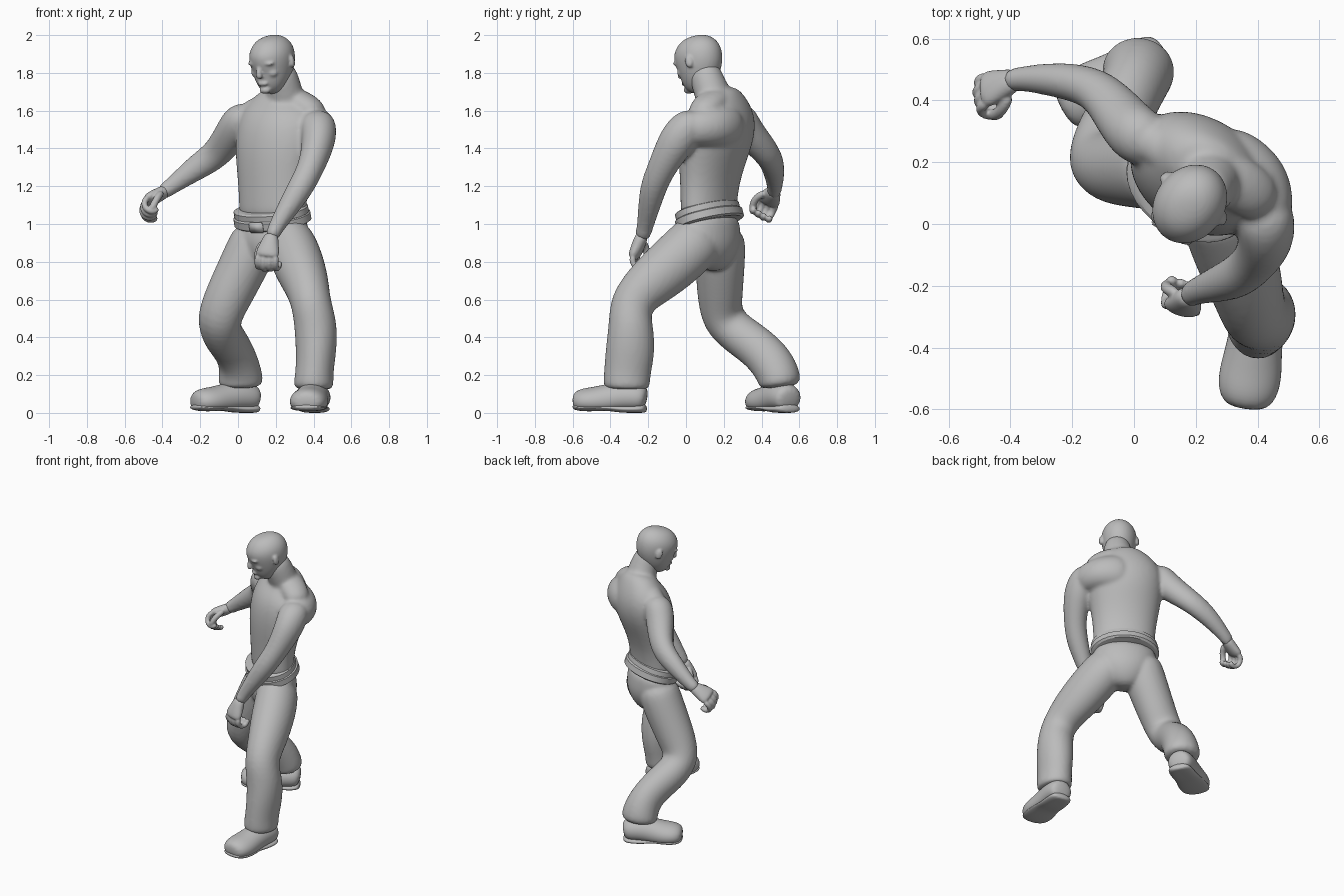
import bpy, bmesh, math
from mathutils import Vector, Matrix

cube = bpy.data.objects.get("Cube")
if cube:
    bpy.data.objects.remove(cube)

clay = bpy.data.materials.new("clay grey")
clay.use_nodes = True
clay.diffuse_color = (.5, .5, .5, 1)
clay.node_tree.nodes["Principled BSDF"].inputs["Base Color"].default_value = (.5, .5, .5, 1)

TORSO_SIDE = Vector((.84, -.54, 0))
FACING = Vector((-.54, -.84, 0))
UP = Vector((0, 0, 1))


def loft(bm, sections, side, floor=None, count=12):
    """Skin elliptical rings (x, y, z, half width, half depth) along a path."""
    centres = [Vector(s[:3]) for s in sections]
    rings = []
    for i, section in enumerate(sections):
        tangent = (centres[min(i + 1, len(centres) - 1)] - centres[max(i - 1, 0)]).normalized()
        u = Vector(side)
        u = (u - tangent * u.dot(tangent)).normalized()
        v = tangent.cross(u)
        ring = []
        for k in range(count):
            angle = math.tau * k / count
            p = centres[i] + (u * section[3] * math.cos(angle) + v * section[4] * math.sin(angle)) * 1.03
            if floor is not None:
                p.z = max(p.z, floor)
            ring.append(bm.verts.new(p))
        rings.append(ring)
    for low, high in zip(rings, rings[1:]):
        for k in range(count):
            n = (k + 1) % count
            bm.faces.new((low[k], low[n], high[n], high[k]))
    bm.faces.new(rings[0][::-1])
    bm.faces.new(rings[-1])


def blob(bm, centre, size, axes):
    """Ellipsoid with its radii along three given axes."""
    m = Matrix([Vector(a).normalized() * s for a, s in zip(axes, size)]).transposed().to_4x4()
    m.translation = centre
    bmesh.ops.create_icosphere(bm, subdivisions=2, radius=1, matrix=m)


def finish(bm, name, voxel=None, levels=2, smooth=3):
    bmesh.ops.recalc_face_normals(bm, faces=bm.faces)
    mesh = bpy.data.meshes.new(name)
    bm.to_mesh(mesh)
    bm.free()
    mesh.materials.append(clay)
    mesh.shade_smooth()
    obj = bpy.data.objects.new(name, mesh)
    bpy.context.collection.objects.link(obj)
    if levels:
        sub = obj.modifiers.new("round", 'SUBSURF')
        sub.levels = sub.render_levels = levels
    if voxel:
        remesh = obj.modifiers.new("blend", 'REMESH')
        remesh.mode, remesh.voxel_size, remesh.use_smooth_shade = 'VOXEL', voxel, True
        relax = obj.modifiers.new("relax", 'SMOOTH')
        relax.factor, relax.iterations = .5, smooth


# Torso in a sleeveless shirt, blended with neck and arms
bm = bmesh.new()
loft(bm, [(.185, .12, 1.0, .2, .12), (.185, .12, 1.1, .2, .125), (.185, .125, 1.22, .205, .135),
          (.195, .14, 1.36, .232, .163), (.215, .165, 1.48, .25, .18), (.235, .185, 1.58, .24, .16),
          (.245, .18, 1.66, .17, .115), (.245, .16, 1.71, .1, .09)], TORSO_SIDE)
loft(bm, [(.25, .18, 1.58, .13, .1), (.248, .145, 1.68, .105, .095), (.238, .112, 1.76, .088, .09),
          (.21, .09, 1.84, .08, .08)], TORSO_SIDE)
# Sloping muscles from shoulder to shoulder
loft(bm, [(.02, .28, 1.575, .07, .065), (.13, .235, 1.62, .08, .06), (.25, .175, 1.68, .09, .065),
          (.36, .12, 1.64, .09, .065), (.43, .06, 1.56, .08, .07)], FACING)
# Back of the left shoulder
loft(bm, [(.26, .25, 1.52, .1, .08), (.33, .215, 1.52, .12, .1), (.4, .145, 1.515, .11, .108),
          (.43, .06, 1.51, .1, .095), (.43, -.01, 1.5, .08, .07)], UP)
# Left arm
loft(bm, [(.4, .07, 1.55, .08, .06), (.425, .02, 1.53, .1, .095), (.43, -.04, 1.455, .093, .103),
          (.41, -.09, 1.37, .08, .088), (.378, -.137, 1.28, .07, .075), (.33, -.175, 1.19, .07, .072),
          (.255, -.2, 1.07, .056, .056), (.193, -.22, .97, .04, .042), (.175, -.235, .92, .038, .042)],
     (1, 0, 0))
# Right arm
loft(bm, [(.08, .25, 1.59, .07, .06), (.015, .28, 1.56, .1, .095), (-.025, .325, 1.49, .088, .095),
          (-.07, .385, 1.425, .078, .085), (-.125, .44, 1.36, .068, .078), (-.21, .462, 1.305, .062, .07),
          (-.3, .47, 1.24, .05, .054), (-.38, .47, 1.18, .038, .042), (-.41, .46, 1.16, .037, .04)],
     (0, 1, 0))
finish(bm, "torso_and_arms", .012, smooth=6)

# Head, bowed slightly, with facial features
bm = bmesh.new()
skull = Vector((.183, .068, 1.86))
ear_side = Vector((.8, -.6, 0))
bow = Matrix.Rotation(math.radians(14), 3, ear_side)
face = bow @ Vector((-.6, -.8, 0))
crown = bow @ UP


def on_head(forward, height, across=0):
    return skull + face * forward + ear_side * across + crown * (height - skull.z)


head_rings = [(.085, 1.715, .03, .03), (.065, 1.735, .066, .07), (.035, 1.775, .092, .1),
              (.015, 1.82, .106, .127), (0, 1.865, .115, .138), (-.005, 1.91, .115, .138),
              (-.005, 1.95, .1, .12), (-.005, 1.985, .067, .082), (-.005, 1.998, .022, .03)]
loft(bm, [(*on_head(f, z), a, b) for f, z, a, b in head_rings], ear_side)
frame = (ear_side, face, crown)
loft(bm, [(*on_head(.12, 1.865), .014, .012), (*on_head(.13, 1.835), .014, .016),
          (*on_head(.139, 1.81), .02, .016), (*on_head(.128, 1.8), .016, .01)], ear_side)
blob(bm, on_head(.112, 1.768), (.036, .019, .013), frame)
blob(bm, on_head(.1, 1.73), (.036, .028, .022), frame)
for s in (-1, 1):
    blob(bm, on_head(.102, 1.876, .042 * s), (.045, .025, .014), frame)
    blob(bm, on_head(.082, 1.82, .05 * s), (.036, .03, .028), frame)
    blob(bm, on_head(-.02, 1.855, .116 * s), (.013, .024, .037),
         (ear_side + face * -.4 * s, face + ear_side * .4 * s, crown))
finish(bm, "head", .007, smooth=5)


# Fists: palm, four curled fingers and a thumb
def fist(name, wrist, along, palm_normal, thumb):
    bm = bmesh.new()
    d = Vector(along).normalized()
    n = Vector(palm_normal)
    n = (n - d * n.dot(d)).normalized()
    k = d.cross(n)

    def at(forward, curl, across):
        return Vector(wrist) + (d * forward + n * curl + k * across) * 1.18

    loft(bm, [(*at(-.03, 0, 0), .037, .034), (*at(.02, 0, 0), .048, .036),
              (*at(.06, 0, 0), .064, .034), (*at(.095, 0, 0), .062, .027)], k)
    for i in range(4):
        across = (i - 1.5) * .027
        reach = 1 - .05 * abs(i - 1.2)
        curl = ((.08, 0), (.118, .01), (.135, .045), (.115, .078), (.075, .075))
        loft(bm, [(*at(f * reach, c, across), .019, .019) for f, c in curl], k, count=8)
    bend = ((.01, .01, .03), (.045, .03, .056), (.085, .055, .056), (.108, .072, .035))
    loft(bm, [(*at(f, c, a * thumb), .021, .02) for f, c, a in bend], k, count=8)
    finish(bm, name, .006, smooth=2)


fist("left_fist", (.173, -.24, .92), (-.2, -.34, -.9), (.2, .9, -.3), -1)
fist("right_fist", (-.4, .46, 1.165), (-.78, -.25, -.42), (.59, -.34, -.71), 1)

# Trousers: hips and both legs blended together
bm = bmesh.new()
loft(bm, [(.183, .125, 1.06, .198, .128), (.185, .125, .98, .207, .143), (.183, .125, .9, .207, .155),
          (.175, .115, .82, .155, .13), (.17, .1, .755, .08, .08)], TORSO_SIDE)
loft(bm, [(.24, .1, .96, .12, .14), (.285, .03, .88, .138, .15), (.325, -.085, .775, .138, .148),
          (.365, -.205, .675, .12, .133), (.387, -.295, .58, .105, .116), (.412, -.292, .47, .115, .118),
          (.415, -.293, .34, .11, .133), (.405, -.31, .22, .1, .125), (.4, -.315, .15, .108, .125),
          (.4, -.315, .12, .098, .115)], (1, 0, 0))
loft(bm, [(.11, .18, .98, .12, .13), (.068, .18, .86, .135, .138), (0, .18, .72, .13, .128),
          (-.06, .18, .6, .125, .12), (-.105, .195, .49, .118, .115), (-.085, .28, .415, .112, .112),
          (-.035, .375, .35, .105, .112), (.005, .455, .27, .105, .118), (.015, .498, .18, .122, .117),
          (.015, .5, .13, .115, .107)], (1, 0, 0))
finish(bm, "trousers", .012)

# Belt, tipped down at the front, and its buckle
tip = Matrix.Rotation(math.radians(17), 3, TORSO_SIDE)
waist = Vector((.182, .124, 1.028))


def band(name, height, width, half_width, half_depth):
    bm = bmesh.new()
    outline = ((-.5, .95), (-.35, 1.02), (.35, 1.02), (.5, .95))
    rings = []
    for z, grow in outline:
        rings.append([bm.verts.new(waist + tip @ (
            TORSO_SIDE * half_width * grow * math.cos(math.tau * i / 32)
            + FACING * half_depth * grow * math.sin(math.tau * i / 32)
            + UP * (height + z * width))) for i in range(32)])
    for low, high in zip(rings, rings[1:]):
        for i in range(32):
            bm.faces.new((low[i], low[i - 1], high[i - 1], high[i]))
    bm.faces.new(rings[0])
    bm.faces.new(rings[-1])
    finish(bm, name, levels=0)
    bpy.context.view_layer.objects.active = bpy.data.objects[name]
    bpy.data.objects[name].select_set(True)
    bpy.ops.object.shade_smooth_by_angle()
    bpy.data.objects[name].select_set(False)


band("belt", 0, .055, .216, .163)
band("shirt_hem", .04, .045, .21, .152)
bm = bmesh.new()
m = Matrix((TORSO_SIDE, FACING, UP)).transposed()
place = Matrix.Translation(waist + tip @ (FACING * .164)) @ (tip @ m).to_4x4()
bmesh.ops.create_cube(bm, size=1, matrix=place @ Matrix.Diagonal((.085, .02, .058, 1)))
bmesh.ops.bevel(bm, geom=bm.edges[:], offset=.006, segments=2, affect='EDGES')
finish(bm, "belt_buckle", levels=0)


# Boots: rounded upper on a flat sole with a heel block
def boot(name, heel, toe):
    heel, toe = Vector(heel), Vector(toe)
    forward = (toe - heel).normalized()
    across = UP.cross(forward)
    length = (toe - heel).length

    def path(rows):
        return [(*(heel + forward * length * t + UP * z), a, b) for t, z, a, b in rows]

    bm = bmesh.new()
    loft(bm, path([(-.02, .07, .06, .055), (.08, .08, .085, .08), (.3, .085, .088, .085),
                   (.5, .07, .092, .085), (.7, .06, .104, .078), (.88, .06, .097, .07),
                   (1, .055, .06, .047)]), across, floor=.018)
    finish(bm, name + "_boot")
    bm = bmesh.new()
    loft(bm, path([(-.02, .025, .055, .025), (.08, .02, .083, .025), (.34, .02, .082, .025),
                   (.5, .03, .085, .018), (.7, .026, .1, .018), (.9, .026, .093, .018),
                   (1, .034, .055, .014)]), across, floor=0)
    finish(bm, name + "_sole")


boot("left", (.415, -.215, 0), (.36, -.6, 0))
boot("right", (.095, .55, 0), (-.235, .37, 0))
